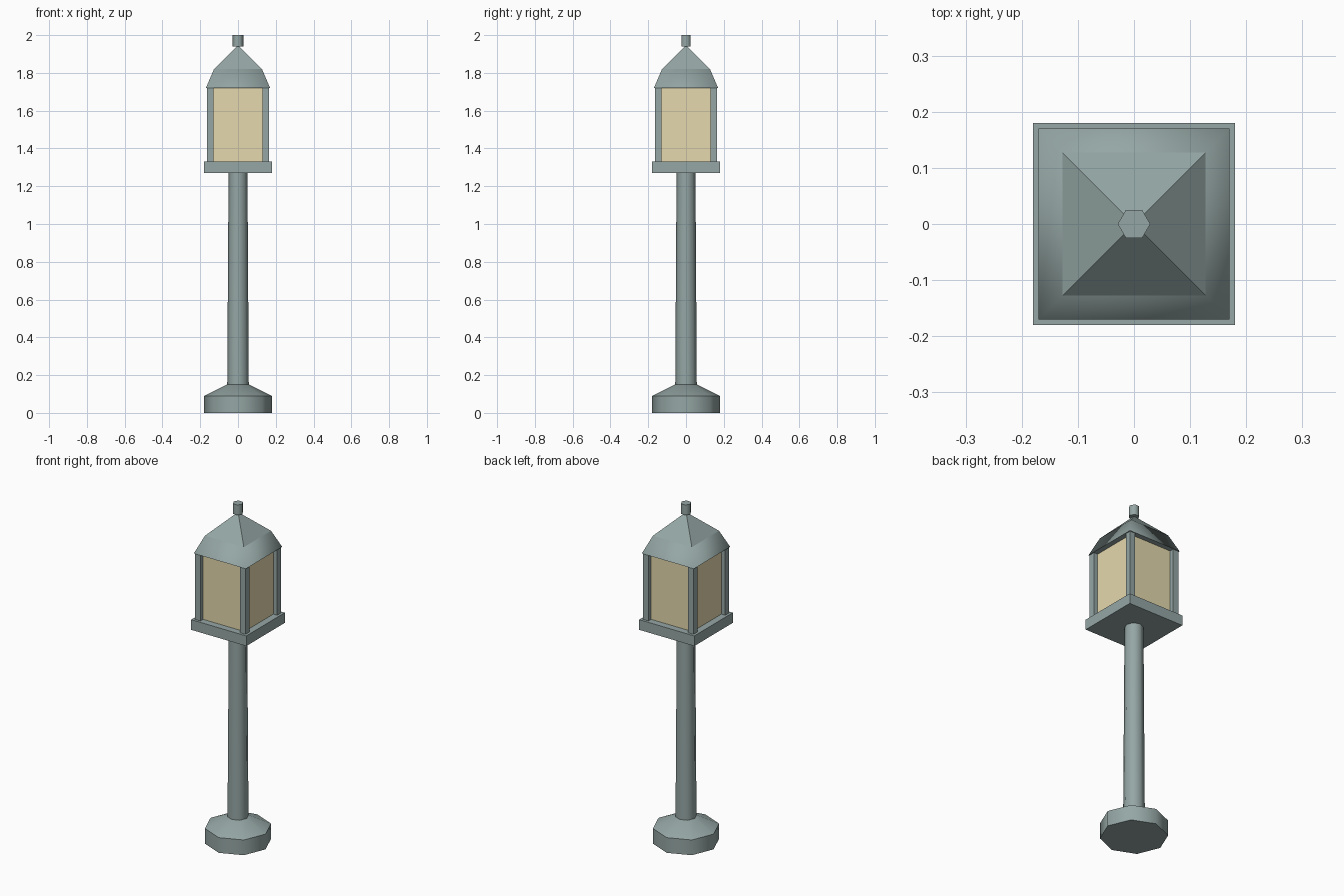
import bpy, bmesh, math

if "Cube" in bpy.data.objects:
    bpy.data.objects.remove(bpy.data.objects["Cube"])


def material(name, color):
    m = bpy.data.materials.new(name)
    m.diffuse_color = (*color, 1)
    m.use_nodes = True
    m.node_tree.nodes["Principled BSDF"].inputs["Base Color"].default_value = m.diffuse_color
    return m


METAL = material("grey_green_metal", (0.30, 0.385, 0.375))
GLASS = material("warm_glass", (0.78, 0.69, 0.42))


def finish(name, bm, mat):
    bmesh.ops.recalc_face_normals(bm, faces=bm.faces)
    me = bpy.data.meshes.new(name)
    bm.to_mesh(me)
    bm.free()
    me.materials.append(mat)
    ob = bpy.data.objects.new(name, me)
    bpy.context.collection.objects.link(ob)
    return ob


def lathe(name, sides, profile, mat=METAL, turn=0.0, smooth=None):
    """Stack of regular polygons (radius, z); radius 0 makes a point."""
    bm = bmesh.new()
    rings = []
    for r, z in profile:
        count = sides if r > 0 else 1
        rings.append([bm.verts.new((r * math.cos(turn + math.tau * i / sides),
                                    r * math.sin(turn + math.tau * i / sides), z))
                      for i in range(count)])
    for a, b in zip(rings, rings[1:]):
        for i in range(sides):
            j = (i + 1) % sides
            top = [b[j], b[i]] if len(b) > 1 else [b[0]]
            bm.faces.new([a[i], a[j]] + top)
    for ring in (rings[0], rings[-1]):
        if len(ring) > 1:
            bm.faces.new(ring)
    ob = finish(name, bm, mat)
    if smooth:
        bpy.ops.object.select_all(action='DESELECT')
        ob.select_set(True)
        bpy.context.view_layer.objects.active = ob
        bpy.ops.object.shade_smooth_by_angle(angle=math.radians(smooth))
    return ob


def box(name, x0, x1, y0, y1, z0, z1, mat=METAL):
    bm = bmesh.new()
    bmesh.ops.create_cube(bm, size=1)
    for v in bm.verts:
        v.co = (x1 if v.co.x > 0 else x0,
                y1 if v.co.y > 0 else y0,
                z1 if v.co.z > 0 else z0)
    return finish(name, bm, mat)


# octagonal foot and tapering pole
lathe("foot", 8, [(0.18, 0), (0.18, 0.09), (0.06, 0.15)], smooth=50)
lathe("pole", 8, [(0.057, 0.15), (0.05, 1.27)], smooth=50)

# lantern: tray, glass body and four corner posts
box("lantern_tray", -0.18, 0.18, -0.18, 0.18, 1.27, 1.33)
box("lantern_glass", -0.14, 0.14, -0.14, 0.14, 1.33, 1.72, GLASS)
for sx in (-1, 1):
    for sy in (-1, 1):
        xs = sorted((sx * 0.13, sx * 0.165))
        ys = sorted((sy * 0.13, sy * 0.165))
        box("corner_post", *xs, *ys, 1.33, 1.72)

# square roof in two slopes, with a hexagonal finial
D = math.sqrt(2)
lathe("roof_skirt", 4, [(0.17 * D, 1.72), (0.127 * D, 1.82)],
      turn=math.pi / 4, smooth=88)
lathe("roof_peak", 4, [(0.127 * D, 1.82), (0, 1.945)], turn=math.pi / 4)
lathe("finial", 6, [(0.029, 1.94), (0.029, 2.0)], smooth=65)
